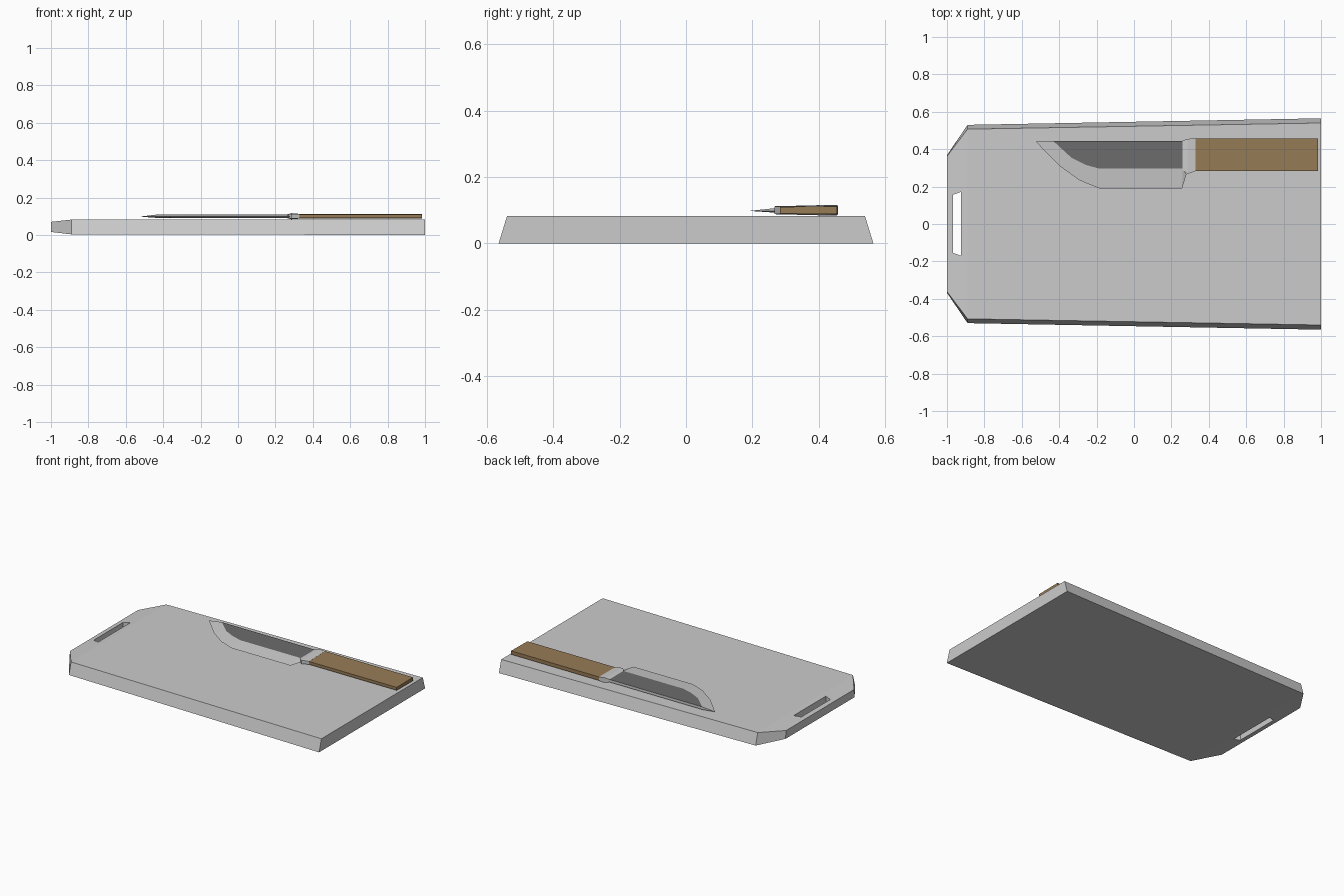
import bpy, bmesh

if "Cube" in bpy.data.objects:
    bpy.data.objects.remove(bpy.data.objects["Cube"])

def material(name, rgb):
    m = bpy.data.materials.new(name)
    m.diffuse_color = (*rgb, 1)
    m.use_nodes = True
    m.node_tree.nodes["Principled BSDF"].inputs["Base Color"].default_value = m.diffuse_color
    return m

steel = material("steel", (0.56, 0.56, 0.56))
black = material("black_coating", (0.15, 0.15, 0.15))
brown = material("brown_wood", (0.31, 0.2, 0.095))

def make(name, verts, faces, mats=(), black_faces=()):
    bm = bmesh.new()
    vs = [bm.verts.new(v) for v in verts]
    for i, f in enumerate(faces):
        face = bm.faces.new([vs[k] for k in f])
        face.material_index = 1 if i in black_faces else 0
    bmesh.ops.recalc_face_normals(bm, faces=bm.faces[:])
    me = bpy.data.meshes.new(name)
    bm.to_mesh(me)
    bm.free()
    for m in mats:
        me.materials.append(m)
    ob = bpy.data.objects.new(name, me)
    bpy.context.collection.objects.link(ob)
    return ob

def loft(name, rings, mats=()):
    """Skin a list of equal-length rings and cap both ends."""
    n = len(rings[0])
    faces = [list(range(n)), [(len(rings) - 1) * n + k for k in range(n)]]
    for r in range(len(rings) - 1):
        for k in range(n):
            j = (k + 1) % n
            faces.append([r * n + k, r * n + j, (r + 1) * n + j, (r + 1) * n + k])
    return make(name, [v for ring in rings for v in ring], faces, mats)

# Cutting board: x, bottom half width, top half width, bottom z, top z
board = loft("cutting_board", [
    [(x, -b, z0), (x, b, z0), (x, t, z1), (x, -t, z1)]
    for x, b, t, z0, z1 in [(1, 0.565, 0.54, 0, 0.082),
                            (-0.89, 0.53, 0.507, 0.003, 0.082),
                            (-1, 0.368, 0.362, 0.016, 0.07)]])

# Grip slot through the narrow end
slot = [(-0.968, -0.154), (-0.924, -0.17), (-0.924, 0.172), (-0.968, 0.156)]
cutter = loft("slot_cutter", [[(x, y, z) for x, y in slot] for z in (-0.1, 0.2)])
cutter.hide_render = True
cutter.hide_set(True)
cut = board.modifiers.new("slot", 'BOOLEAN')
cut.operation = 'DIFFERENCE'
cut.solver = 'EXACT'
cut.object = cutter

# Knife blade: flat dark sides with ground bevels running to the edge
ZC, T = 0.1, 0.009
edge = [(-0.525, 0.44), (-0.4, 0.312), (-0.29, 0.233), (-0.185, 0.19),
        (0.257, 0.19), (0.28, 0.265)]
ridge = [(-0.433, 0.445), (-0.335, 0.355), (-0.255, 0.315), (-0.185, 0.296),
         (0.26, 0.296)]
flat = ridge + [(0.26, 0.445)]
E, F = len(edge), len(flat)
verts = [(x, y, ZC - 0.002) for x, y in edge]
verts += [(x, y, ZC + T) for x, y in flat] + [(x, y, ZC - T) for x, y in flat]
up, lo = E, E + F
faces = [[up + k for k in range(F)], [lo + k for k in range(F)]]
for side in (up, lo):
    for k in range(4):
        faces.append([k, k + 1, side + k + 1, side + k])
    faces.append([4, 5, side + 4])                      # heel
faces += [[0, up, lo], [up, up + 5, lo + 5, lo],        # spine
          [up + 4, up + 5, lo + 5, lo + 4], [5, up + 4, lo + 4]]
make("knife_blade", verts, faces, (steel, black), (0, 1))

def section(x, y0, y1, h0, h1):
    return [(x, y0, ZC - h0), (x, y1, ZC - h1), (x, y1, ZC + h1), (x, y0, ZC + h0)]

# Bolster between blade and handle
loft("knife_bolster", [section(0.26, 0.29, 0.445, T, T),
                       section(0.285, 0.267, 0.455, 0.012, 0.0165),
                       section(0.33, 0.283, 0.458, 0.0105, 0.0125)], (steel,))

# Handle
loft("knife_handle", [section(0.33, 0.283, 0.458, 0.01, 0.012),
                      section(0.985, 0.283, 0.456, 0.01, 0.012)], (brown,))
